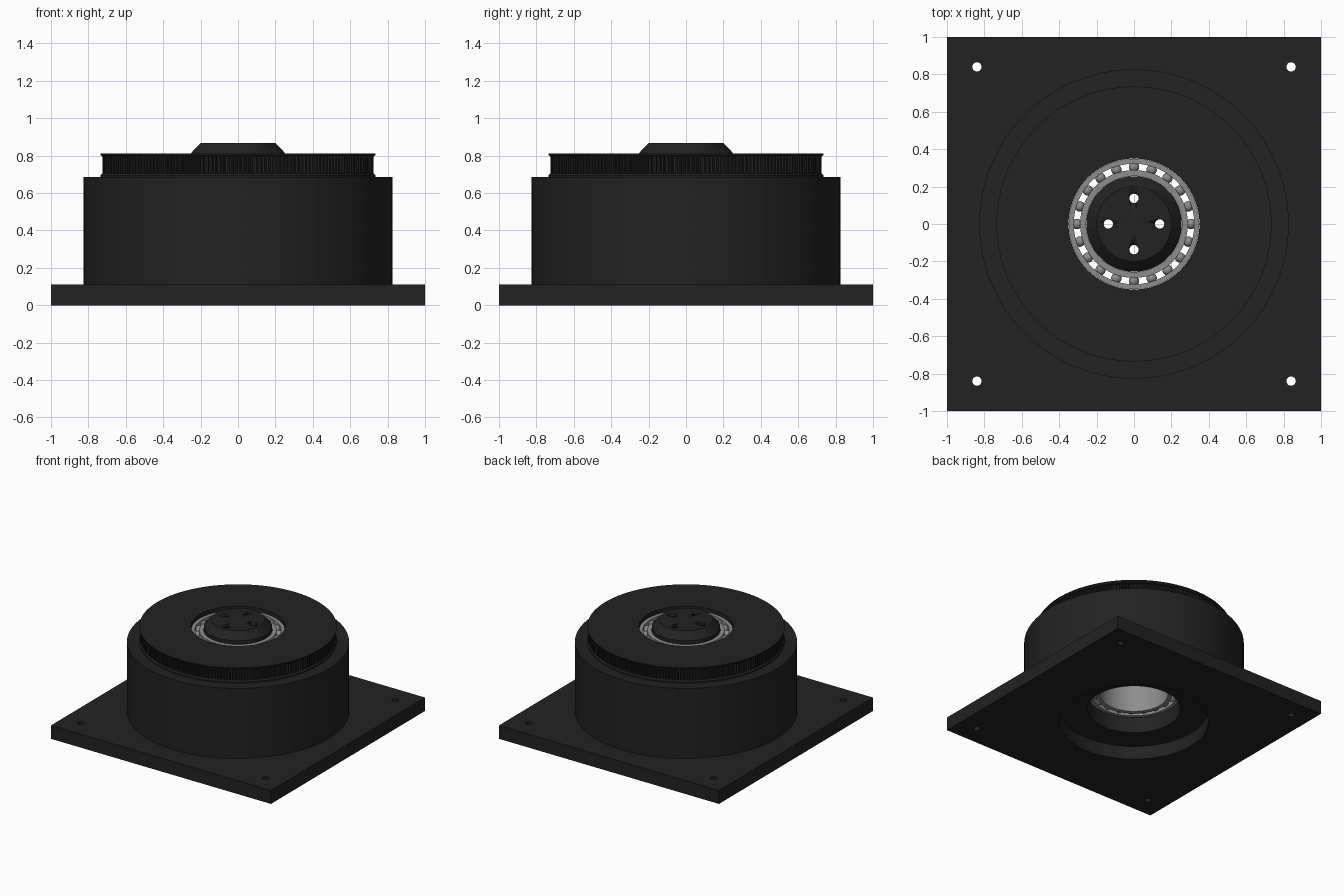
import bpy, bmesh
from math import sin, cos, pi, radians

if "Cube" in bpy.data.objects:
    bpy.data.objects.remove(bpy.data.objects["Cube"])


def material(name, v):
    m = bpy.data.materials.new(name)
    m.diffuse_color = (v, v, v, 1)
    m.use_nodes = True
    m.node_tree.nodes["Principled BSDF"].inputs["Base Color"].default_value = m.diffuse_color
    return m


BLACK = material("black_plastic", 0.016)
STEEL = material("steel", 0.27)


def finish(name, bm, mat):
    bmesh.ops.remove_doubles(bm, verts=bm.verts, dist=1e-5)
    bmesh.ops.recalc_face_normals(bm, faces=bm.faces)
    me = bpy.data.meshes.new(name)
    bm.to_mesh(me)
    bm.free()
    ob = bpy.data.objects.new(name, me)
    bpy.context.collection.objects.link(ob)
    me.materials.append(mat)
    bpy.ops.object.select_all(action='DESELECT')
    ob.select_set(True)
    bpy.context.view_layer.objects.active = ob
    bpy.ops.object.shade_smooth_by_angle(angle=radians(30))
    return ob


def circle(r, x=0, y=0, n=128):
    return [(x + r * cos(2 * pi * i / n), y + r * sin(2 * pi * i / n)) for i in range(n)]


def lathe(name, profile, mat, steps=128):
    """Revolve a closed (radius, z) profile around z."""
    bm = bmesh.new()
    vs = [bm.verts.new((r, 0, z)) for r, z in profile]
    edges = [bm.edges.new((vs[i], vs[(i + 1) % len(vs)])) for i in range(len(vs))]
    bmesh.ops.spin(bm, geom=vs + edges, cent=(0, 0, 0), axis=(0, 0, 1),
                   angle=2 * pi, steps=steps, use_merge=True)
    return finish(name, bm, mat)


def ring(name, r0, r1, z0, z1, mat):
    return lathe(name, [(r0, z0), (r1, z0), (r1, z1), (r0, z1)], mat)


def slab(name, loops, z0, z1, mat):
    """Extrude a filled 2D outline; inner loops become holes."""
    cu = bpy.data.curves.new(name + "_outline", 'CURVE')
    cu.dimensions, cu.fill_mode = '2D', 'BOTH'
    cu.extrude = (z1 - z0) / 2
    for pts in loops:
        sp = cu.splines.new('POLY')
        sp.points.add(len(pts) - 1)
        for p, (x, y) in zip(sp.points, pts):
            p.co = (x, y, 0, 1)
        sp.use_cyclic_u = True
    tmp = bpy.data.objects.new("outline_tmp", cu)
    bpy.context.collection.objects.link(tmp)
    dg = bpy.context.evaluated_depsgraph_get()
    me = bpy.data.meshes.new_from_object(tmp.evaluated_get(dg))
    bm = bmesh.new()
    bm.from_mesh(me)
    bmesh.ops.translate(bm, verts=bm.verts, vec=(0, 0, (z0 + z1) / 2))
    bpy.data.objects.remove(tmp)
    bpy.data.meshes.remove(me)
    return finish(name, bm, mat)


# square base plate with corner screw holes and a wide centre opening
corners = [(-1, -1), (1, -1), (1, 1), (-1, 1)]
slab("base_plate",
     [corners, circle(0.56)] + [circle(0.025, 0.84 * x, 0.84 * y, 24) for x, y in corners],
     0, 0.11, BLACK)

# cylindrical housing
ring("housing", 0.35, 0.827, 0.11, 0.685, BLACK)

# toothed pulley between two thin flanges
TEETH = 200
teeth = []
for i in range(TEETH):
    for f, r in ((0.0, 0.705), (0.42, 0.705), (0.55, 0.725), (0.87, 0.725)):
        a = 2 * pi * (i + f) / TEETH
        teeth.append((r * cos(a), r * sin(a)))
slab("pulley_teeth", [teeth, circle(0.35)], 0.704, 0.796, BLACK)
for name, pts in (("pulley_lower_flange", [(0.735, 0.685), (0.735, 0.695), (0.725, 0.705)]),
                  ("pulley_upper_flange", [(0.725, 0.795), (0.735, 0.804), (0.735, 0.812)])):
    lathe(name, [(0.35, pts[0][1])] + pts + [(0.35, pts[-1][1])], BLACK)


# two stacked ball bearings
def bearing(name, z0, z1):
    zm, w = (z0 + z1) / 2, 0.03
    # outer and inner races, each with a ball groove
    lathe(name + "_outer_race", [(0.349, z0), (0.349, z1), (0.322, z1), (0.322, z1 - w),
                                 (0.334, zm), (0.322, z0 + w), (0.322, z0)], STEEL)
    lathe(name + "_inner_race", [(0.256, z0), (0.256, z1), (0.288, z1), (0.288, z1 - w),
                                 (0.276, zm), (0.288, z0 + w), (0.288, z0)], STEEL)
    bm = bmesh.new()
    for x, y in circle(0.305, n=20):
        for z in (z0 + 0.035, z1 - 0.035):
            res = bmesh.ops.create_uvsphere(bm, u_segments=20, v_segments=12, radius=0.028)
            bmesh.ops.translate(bm, verts=res["verts"], vec=(x, y, z))
    finish(name + "_balls", bm, STEEL)


bearing("lower_bearing", 0.24, 0.505)
bearing("upper_bearing", 0.515, 0.78)

# tapered hub seated in the bearing bore, drilled with four holes
hub = lathe("hub", [(0, 0.54), (0.255, 0.54), (0.255, 0.81), (0.2, 0.867), (0, 0.867)], BLACK)
bm = bmesh.new()
for x, y in circle(0.137, n=4):
    res = bmesh.ops.create_cone(bm, cap_ends=True, segments=24, radius1=0.025,
                                radius2=0.025, depth=0.6)
    bmesh.ops.translate(bm, verts=res["verts"], vec=(x, y, 0.7))
cutter = finish("hub_hole_cutter", bm, BLACK)
cutter.hide_render = True
mod = hub.modifiers.new("holes", 'BOOLEAN')
mod.operation, mod.solver, mod.object = 'DIFFERENCE', 'EXACT', cutter
bpy.ops.object.select_all(action='DESELECT')
hub.select_set(True)
bpy.context.view_layer.objects.active = hub
bpy.ops.object.modifier_apply(modifier=mod.name)
bpy.data.objects.remove(cutter)
